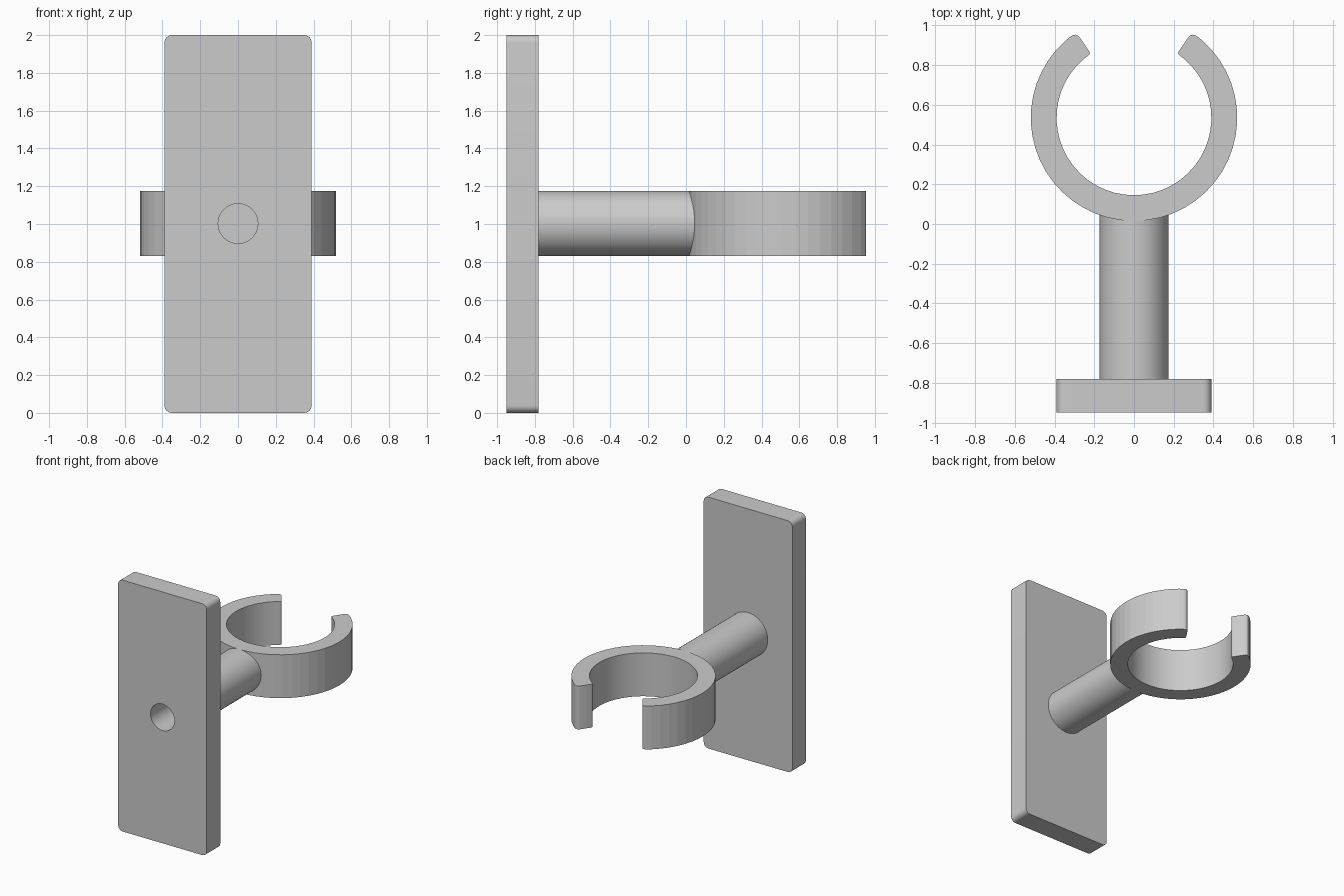
import bpy, bmesh, math
from mathutils import Matrix, Vector

cube = bpy.data.objects.get("Cube")
if cube:
    bpy.data.objects.remove(cube, do_unlink=True)

grey = bpy.data.materials.new("plain grey")
grey.use_nodes = True
colour = (0.6, 0.6, 0.6, 1)
grey.diffuse_color = colour
grey.node_tree.nodes["Principled BSDF"].inputs["Base Color"].default_value = colour

MID_Z = 1.0025
ROD_R, HOLE_R = 0.173, 0.105
FRONT, BACK = -0.95, -0.78


def finish(bm, name):
    bmesh.ops.recalc_face_normals(bm, faces=bm.faces)
    mesh = bpy.data.meshes.new(name)
    bm.to_mesh(mesh)
    bm.free()
    mesh.materials.append(grey)
    obj = bpy.data.objects.new(name, mesh)
    bpy.context.collection.objects.link(obj)
    return obj


def select_only(obj):
    bpy.ops.object.select_all(action='DESELECT')
    obj.select_set(True)
    bpy.context.view_layer.objects.active = obj


def smooth(obj):
    select_only(obj)
    bpy.ops.object.shade_smooth_by_angle(angle=math.radians(30))


def rod(name, radius, y0, y1):
    bm = bmesh.new()
    place = Matrix.Translation((0, (y0 + y1) / 2, MID_Z)) @ Matrix.Rotation(math.pi / 2, 4, 'X')
    bmesh.ops.create_cone(bm, cap_ends=True, segments=64, radius1=radius,
                          radius2=radius, depth=y1 - y0, matrix=place)
    return finish(bm, name)


def cut(obj, cutter):
    mod = obj.modifiers.new("hole", 'BOOLEAN')
    mod.operation = 'DIFFERENCE'
    mod.solver = 'EXACT'
    mod.object = cutter
    select_only(obj)
    bpy.ops.object.modifier_apply(modifier=mod.name)


# Wall plate with rounded corners
bm = bmesh.new()
bmesh.ops.create_cube(bm, size=1, matrix=Matrix.Translation((0, (FRONT + BACK) / 2, 1))
                      @ Matrix.Diagonal((0.78, BACK - FRONT, 2, 1)))
corners = [e for e in bm.edges if abs(e.verts[0].co.y - e.verts[1].co.y) > 0.1]
bmesh.ops.bevel(bm, geom=corners, offset=0.04, segments=6, profile=0.5, affect='EDGES')
plate = finish(bm, "wall_plate")

# Arm, with a blind screw hole running through the plate into it
arm = rod("arm", ROD_R, BACK, 0.06)
cutter = rod("hole_cutter", HOLE_R, FRONT - 0.1, -0.1)
cutter.hide_render = True
for part in (plate, arm):
    cut(part, cutter)
    smooth(part)
bpy.data.objects.remove(cutter, do_unlink=True)

# Open clip ring, drawn as an arc profile and extruded upwards
CENTRE, INNER, OUTER = Vector((0, 0.535, 0.83)), 0.39, 0.52
STEPS = 40
start = math.radians(56)
sweep = math.pi + 2 * start


def arc(radius):
    angles = [start - sweep * i / STEPS for i in range(STEPS + 1)]
    return [CENTRE + Vector((math.cos(a), math.sin(a), 0)) * radius for a in angles]


bm = bmesh.new()
outline = [bm.verts.new(p) for p in arc(OUTER) + arc(INNER)[::-1]]
tips = [outline[i].co.copy() for i in (0, STEPS, STEPS + 1, -1)]
base = bm.faces.new(outline)
up = bmesh.ops.extrude_face_region(bm, geom=[base])
bmesh.ops.translate(bm, vec=(0, 0, 0.345), verts=[v for v in up["geom"] if isinstance(v, bmesh.types.BMVert)])


# Round the upright edges at both tips, more on the outside
def round_tips(points, offset):
    edges = [e for e in bm.edges
             if abs(e.verts[0].co.z - e.verts[1].co.z) > 0.1
             and any((e.verts[0].co - p).xy.length < 0.001 for p in points)]
    bmesh.ops.bevel(bm, geom=edges, offset=offset, segments=4, profile=0.5, affect='EDGES')


round_tips(tips[:2], 0.03)
round_tips(tips[2:], 0.012)
ring = finish(bm, "clip_ring")
smooth(ring)

# Keep the outer wall of the ring faceted
for face in ring.data.polygons:
    if abs(face.normal.z) < 0.5 and (face.center - CENTRE).xy.length > OUTER - 0.01:
        face.use_smooth = False
